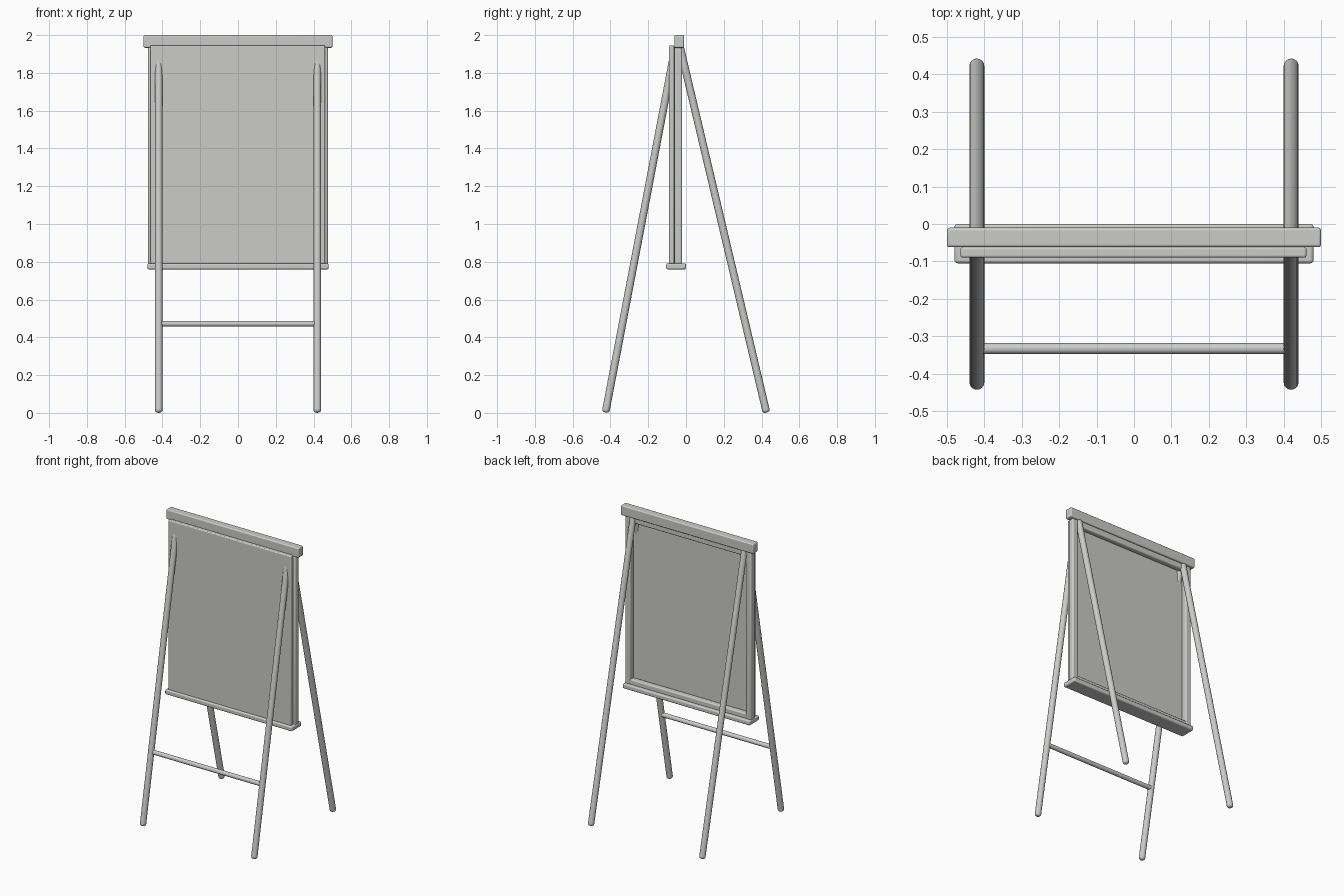
import bpy
from mathutils import Vector

cube = bpy.data.objects.get("Cube")
if cube:
    bpy.data.objects.remove(cube, do_unlink=True)

grey = bpy.data.materials.new("light grey")
grey.use_nodes = True
grey.diffuse_color = (0.6, 0.6, 0.59, 1)
grey.node_tree.nodes["Principled BSDF"].inputs["Base Color"].default_value = (0.6, 0.6, 0.59, 1)


def finish(obj, name, bevel, segments):
    obj.name = name
    obj.data.materials.append(grey)
    mod = obj.modifiers.new("soft edges", "BEVEL")
    mod.width = bevel
    mod.segments = segments
    mod.limit_method = "ANGLE"
    mod.angle_limit = 1.0
    bpy.ops.object.shade_smooth_by_angle()


def box(name, low, high, bevel):
    low, high = Vector(low), Vector(high)
    bpy.ops.mesh.primitive_cube_add(size=1, location=(low + high) / 2)
    obj = bpy.context.object
    obj.scale = high - low
    bpy.ops.object.transform_apply(location=False, rotation=False, scale=True)
    finish(obj, name, bevel, 3)


def rod(name, start, end, radius, bevel):
    start, end = Vector(start), Vector(end)
    axis = end - start
    bpy.ops.mesh.primitive_cylinder_add(vertices=16, radius=radius, depth=axis.length,
                                        location=(start + end) / 2)
    obj = bpy.context.object
    obj.rotation_euler = axis.to_track_quat("Z", "Y").to_euler()
    finish(obj, name, bevel, 4)


# Header bar, writing board and tray
box("header_bar", (-0.5, -0.062, 1.933), (0.5, -0.01, 2.0), 0.007)
box("writing_board", (-0.464, -0.09, 0.785), (0.461, -0.062, 1.946), 0.006)
box("tray", (-0.48, -0.105, 0.76), (0.48, 0.0, 0.792), 0.008)

# Frame behind the board
box("frame_bottom", (-0.45, -0.06, 0.785), (0.45, -0.022, 0.825), 0.008)
box("frame_top", (-0.45, -0.06, 1.895), (0.45, -0.022, 1.94), 0.008)

# Mirrored frame sides and splayed legs
for side, s in (("left", 1), ("right", -1)):
    x = 0.42 * s
    edges = sorted((0.435 * s, 0.477 * s))
    box("frame_side_" + side, (edges[0], -0.062, 0.785), (edges[1], -0.02, 1.935), 0.01)
    rod("front_leg_" + side, (x, -0.426, 0.002), (x, -0.062, 1.91), 0.02, 0.014)
    rod("back_leg_" + side, (x, 0.426, 0.002), (x, -0.032, 1.94), 0.02, 0.014)

# Crossbar between the front legs
rod("crossbar", (-0.42, -0.333, 0.472), (0.42, -0.333, 0.472), 0.015, 0.003)
